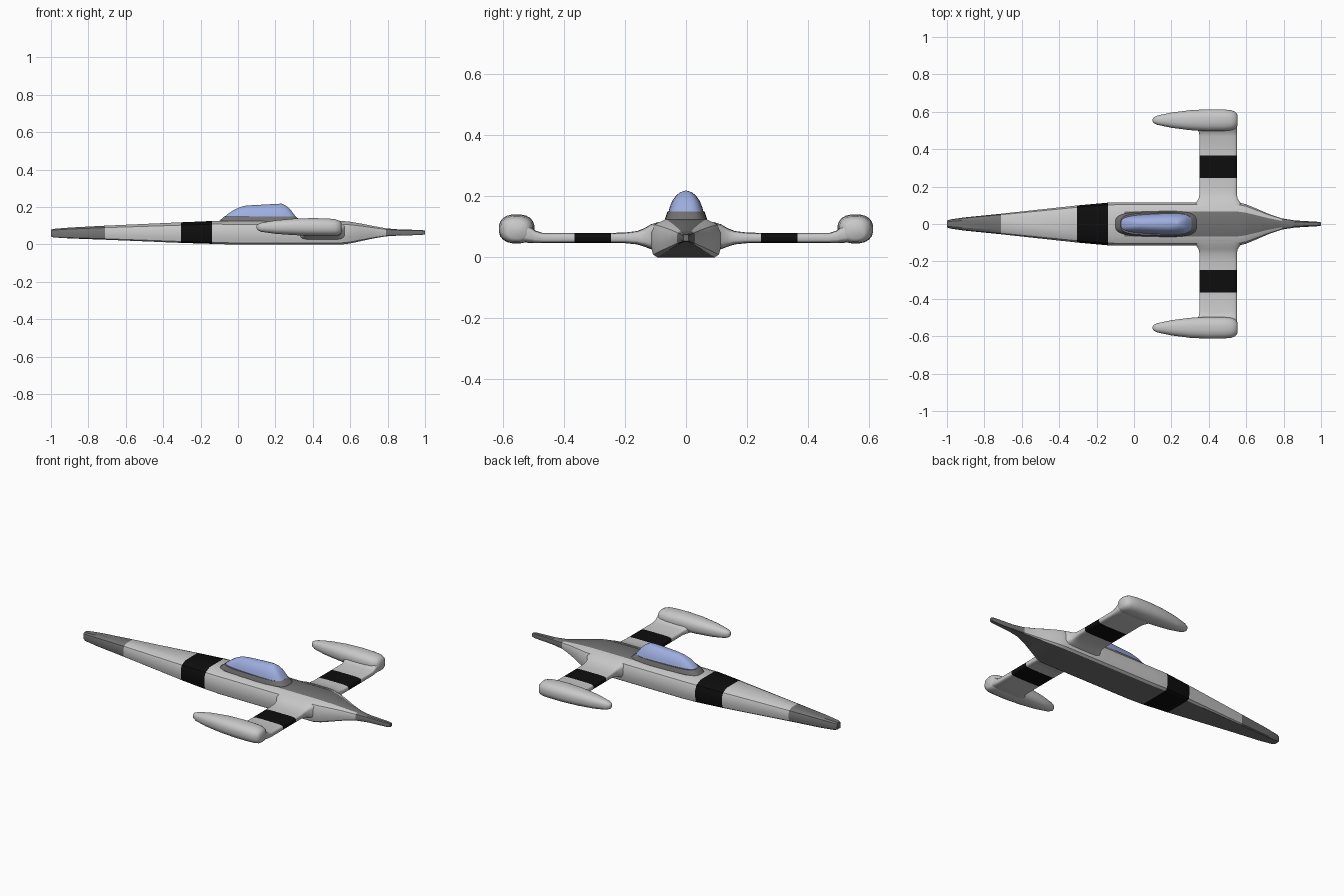
import bpy, bmesh, math

cube = bpy.data.objects.get("Cube")
if cube:
    bpy.data.objects.remove(cube)


def material(name, rgb):
    m = bpy.data.materials.new(name)
    m.use_nodes = True
    m.diffuse_color = (*rgb, 1)
    m.node_tree.nodes["Principled BSDF"].inputs["Base Color"].default_value = (*rgb, 1)
    return m


light = material("light grey paint", (0.58, 0.58, 0.58))
dark = material("dark grey paint", (0.17, 0.17, 0.17))
black = material("black stripe", (0.004, 0.004, 0.004))
glass = material("blue canopy", (0.34, 0.42, 0.74))


def loft(name, rings, mats, rule=None, angle=30, mirror=False):
    """Skin a row of equal rings, cap both ends and colour faces by a rule."""
    bm = bmesh.new()
    rows = [[bm.verts.new(p) for p in ring] for ring in rings]
    n = len(rows[0])
    for a, b in zip(rows, rows[1:]):
        for i in range(n):
            j = (i + 1) % n
            bm.faces.new((a[i], a[j], b[j], b[i]))
    bm.faces.new(rows[0])
    bm.faces.new(rows[-1])
    bmesh.ops.recalc_face_normals(bm, faces=bm.faces)
    if rule:
        for f in bm.faces:
            f.material_index = rule(f.calc_center_median(), f.normal)
    mesh = bpy.data.meshes.new(name)
    bm.to_mesh(mesh)
    bm.free()
    for m in mats:
        mesh.materials.append(m)
    ob = bpy.data.objects.new(name, mesh)
    bpy.context.collection.objects.link(ob)
    if mirror:
        ob.modifiers.new("Mirror", "MIRROR").use_axis = (False, True, False)
    bpy.ops.object.select_all(action="DESELECT")
    ob.select_set(True)
    bpy.context.view_layer.objects.active = ob
    bpy.ops.object.shade_smooth_by_angle(angle=math.radians(angle))
    return ob


def oval(n, power):
    """Unit superellipse; a higher power is boxier."""
    pts = []
    for i in range(n):
        a = 2 * math.pi * (i + 0.5) / n
        c, s = math.cos(a), math.sin(a)
        pts.append((math.copysign(abs(c) ** (2 / power), c),
                    math.copysign(abs(s) ** (2 / power), s)))
    return pts


# Fuselage: x, half width, bottom, top
stations = [
    (-1.0, .017, .042, .079), (-.985, .024, .037, .083), (-.9, .036, .032, .09),
    (-.71, .055, .025, .1), (-.305, .099, .008, .118), (-.14, .114, .003, .125),
    (-.05, .115, 0, .125), (.3, .115, 0, .125), (.56, .115, 0, .125),
    (.6, .105, .005, .121), (.66, .08, .018, .111), (.72, .054, .031, .099),
    (.79, .03, .043, .086), (.86, .019, .047, .08), (.98, .012, .05, .077),
    (1.0, .009, .053, .074)]
half = [(.82, 0), (.94, .07), (1, .3), (1, .66), (.9, .86), (.57, 1)]
section = half + [(-u, v) for u, v in reversed(half)]


def hull_colour(c, n):
    if c.x < -.71 or c.x > .79:
        return 1
    if -.305 < c.x < -.14:
        return 2
    spine = n.z > .5 and abs(c.y) < .004 and c.x > -.05
    belly = n.z < -.5 and abs(c.y) < .004
    return 1 if spine or belly else 0


loft("fuselage", [[(x, u * w, lo + v * (hi - lo)) for u, v in section]
                  for x, w, lo, hi in stations], [light, dark, black], hull_colour)

# Wings, flared into the body and the tip pods: y, front, rear, bottom, top
wing = [(.09, .315, .585, .02, .116), (.115, .332, .568, .026, .108),
        (.135, .345, .555, .034, .096), (.16, .35, .55, .042, .086),
        (.2, .35, .55, .046, .081), (.245, .35, .55, .046, .08),
        (.365, .35, .55, .046, .08), (.47, .35, .55, .046, .08),
        (.495, .345, .55, .046, .088), (.515, .33, .55, .047, .105),
        (.55, .32, .55, .05, .12)]
loft("wing", [[((a + b) / 2 + p * (b - a) / 2, y, (lo + hi) / 2 + q * (hi - lo) / 2)
               for p, q in oval(24, 5)] for y, a, b, lo, hi in wing],
     [light, black], lambda c, n: int(.245 < c.y < .365), 50, True)

# Wing tip pods: x, half width, bottom, top
pod = [(.1, .006, .085, .1), (.105, .015, .076, .108), (.125, .025, .067, .116),
       (.2, .041, .056, .129), (.3, .054, .049, .138), (.4, .059, .045, .141),
       (.48, .058, .045, .139), (.52, .054, .046, .135), (.542, .045, .05, .127),
       (.553, .03, .06, .115)]
loft("wing_tip_pod", [[(x, .555 + p * w, (lo + hi) / 2 + q * (hi - lo) / 2)
                       for p, q in oval(20, 2.4)] for x, w, lo, hi in pod],
     [light], None, 50, True)


def cap(levels, nose):
    """Stacked outlines, narrower toward the nose: z, front, rear, half width."""
    return [[((a + b) / 2 + p * (b - a) / 2,
              q * w * (1 - nose * (1 - p) / 2),
              z + tilt * p) for p, q in oval(32, 3.5)] for z, a, b, w, tilt in levels]


# Canopy frame and glass
loft("canopy_frame", cap([(.115, -.105, .345, .074, 0), (.126, -.1, .335, .072, 0),
                          (.15, -.072, .309, .064, 0)], .12), [dark])
loft("canopy", cap([(.148, -.072, .31, .064, 0), (.165, -.052, .296, .059, 0),
                    (.184, -.025, .282, .05, .001), (.2, .005, .262, .037, .003),
                    (.209, .03, .245, .024, .004), (.213, .05, .235, .01, .005)], .3),
     [glass], None, 40)
